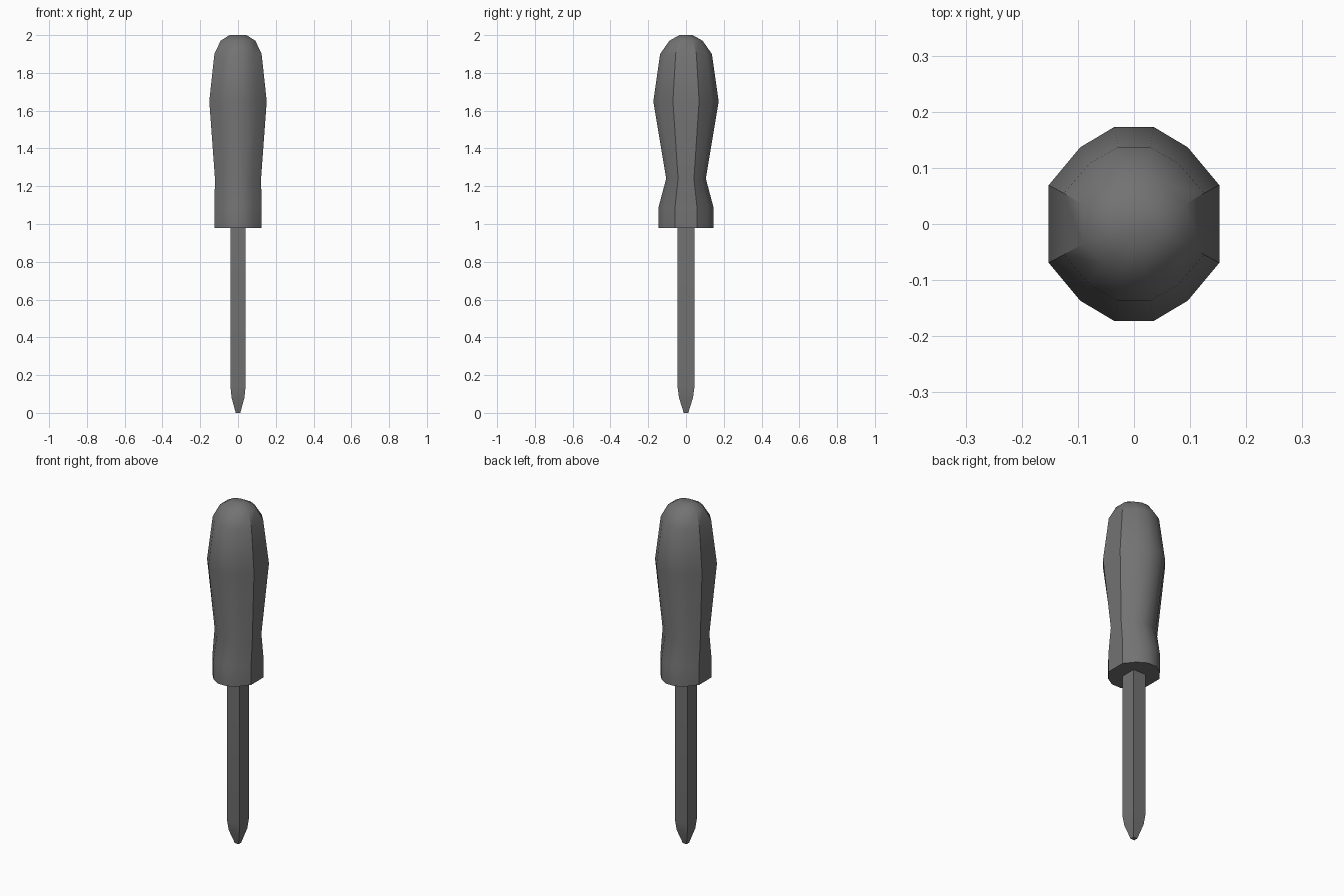
import bpy, bmesh, math

cube = bpy.data.objects.get("Cube")
if cube:
    bpy.data.objects.remove(cube, do_unlink=True)

grey = bpy.data.materials.new("dark_grey")
grey.use_nodes = True
colour = (0.17, 0.17, 0.17, 1)
grey.diffuse_color = colour
grey.node_tree.nodes["Principled BSDF"].inputs["Base Color"].default_value = colour


def loft(name, section, rings, smooth):
    """Sweep a unit quarter section, mirrored to four, up through (z, half x, half y) rings."""
    loop = section + [(-x, y) for x, y in reversed(section)]
    loop += [(-x, -y) for x, y in loop]
    bm = bmesh.new()
    layers = [[bm.verts.new((x * rx, y * ry, z)) for x, y in loop] for z, rx, ry in rings]
    n = len(loop)
    for low, high in zip(layers, layers[1:]):
        for i in range(n):
            j = (i + 1) % n
            bm.faces.new((low[i], low[j], high[j], high[i]))
    bm.faces.new(layers[0][::-1])
    bm.faces.new(layers[-1])
    bmesh.ops.recalc_face_normals(bm, faces=bm.faces)
    mesh = bpy.data.meshes.new(name)
    bm.to_mesh(mesh)
    bm.free()
    mesh.materials.append(grey)
    obj = bpy.data.objects.new(name, mesh)
    bpy.context.collection.objects.link(obj)
    if smooth:
        bpy.ops.object.select_all(action='DESELECT')
        obj.select_set(True)
        bpy.context.view_layer.objects.active = obj
        bpy.ops.object.shade_smooth_by_angle(angle=math.radians(35))
    return obj


# Twelve-sided grip with a pinched neck and domed end
grip_section = [(1, 0.4), (0.63, 0.79), (0.23, 1)]
grip_rings = [(0.98, 0.125, 0.145), (1.09, 0.125, 0.145), (1.24, 0.122, 0.105),
              (1.65, 0.152, 0.173), (1.9, 0.125, 0.137), (1.97, 0.092, 0.088),
              (2.0, 0.045, 0.035)]
loft("handle", grip_section, grip_rings, True)

# Square shaft tapering to the tip
shaft_rings = [(0, 0.012, 0.012), (0.08, 0.034, 0.037), (0.14, 0.04, 0.045), (1.0, 0.04, 0.045)]
loft("shaft", [(1, 1)], shaft_rings, True)
